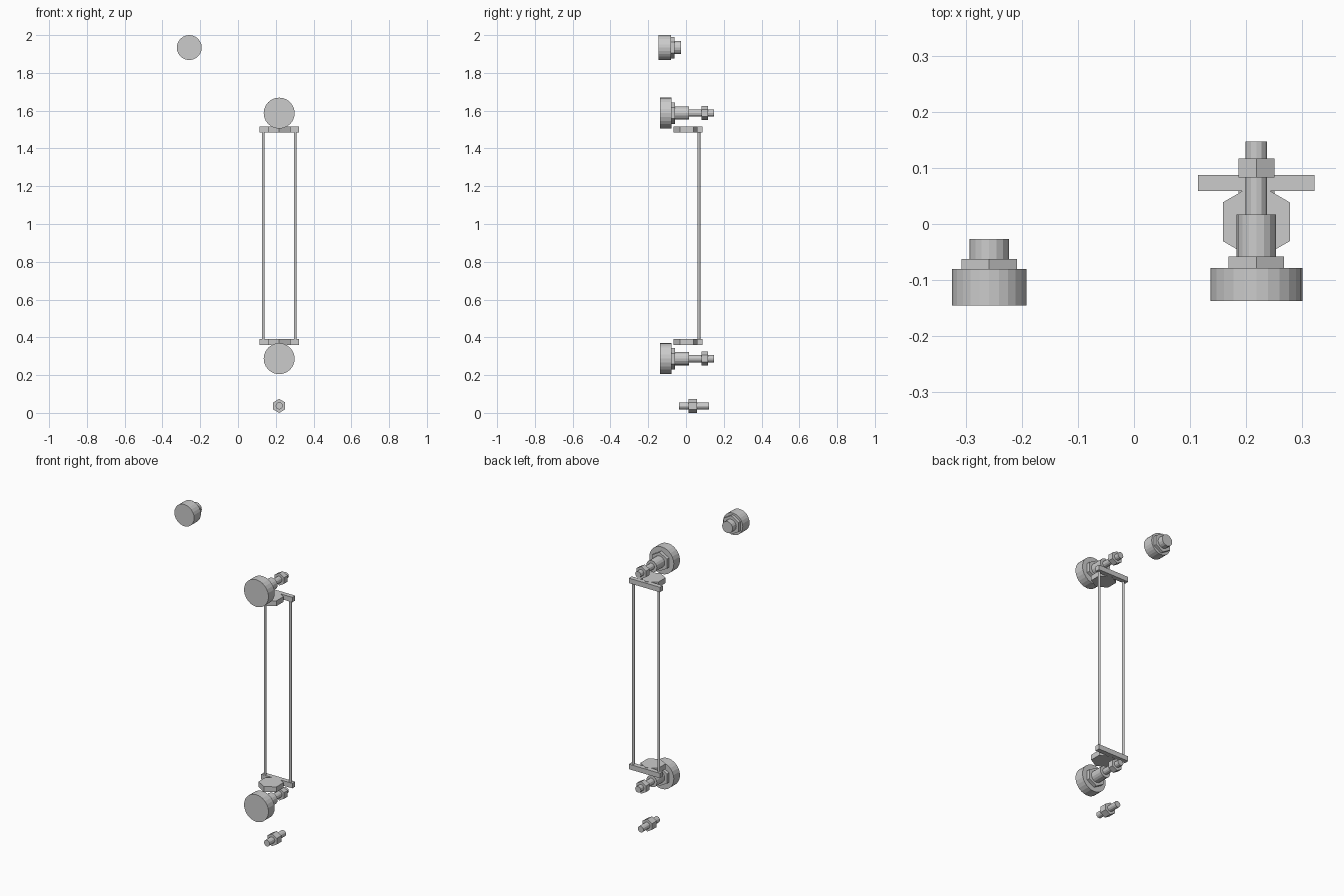
import bpy, math

if "Cube" in bpy.data.objects:
    bpy.data.objects.remove(bpy.data.objects["Cube"])

X = 0.218  # centre line of the handle assembly


def prism(name, sides, r, loc, depth, axis='Y', turn=0.0):
    """Flat-faced prism/cylinder along Y or Z, centred at loc."""
    rot = (math.pi / 2, turn, 0) if axis == 'Y' else (0, 0, turn)
    bpy.ops.mesh.primitive_cylinder_add(vertices=sides, radius=r, depth=depth,
                                        location=loc, rotation=rot)
    ob = bpy.context.object
    ob.name = name
    return ob


def along_y(name, sides, r, x, z, y0, y1):
    return prism(name, sides, r, (x, (y0 + y1) / 2, z), y1 - y0)


def box(name, x0, x1, y0, y1, z0, z1):
    bpy.ops.mesh.primitive_cube_add(
        size=1, location=((x0 + x1) / 2, (y0 + y1) / 2, (z0 + z1) / 2))
    ob = bpy.context.object
    ob.name = name
    ob.scale = (x1 - x0, y1 - y0, z1 - z0)
    return ob


# Separate small knob: cap, hex collar, stub
along_y("small_knob_cap", 24, 0.066, -0.258, 1.934, -0.145, -0.080)
along_y("small_knob_collar", 6, 0.057, -0.258, 1.934, -0.081, -0.062)
along_y("small_knob_stub", 16, 0.035, -0.258, 1.934, -0.063, -0.027)

# Handle mounts: knob, collar, sleeve, threaded rod and nut
for tag, z in (("upper", 1.587), ("lower", 0.287)):
    along_y(tag + "_knob_cap", 24, 0.082, X, z, -0.137, -0.078)
    along_y(tag + "_knob_collar", 6, 0.057, X, z, -0.079, -0.058)
    along_y(tag + "_sleeve", 16, 0.035, X, z, -0.059, 0.017)
    along_y(tag + "_bolt", 12, 0.019, X, z, 0.016, 0.147)
    along_y(tag + "_nut", 6, 0.037, X, z, 0.083, 0.117)

# Cross bars with hexagonal plates
for tag, z in (("upper", 1.500), ("lower", 0.375)):
    box(tag + "_cross_bar", X - 0.104, X + 0.104, 0.059, 0.087, z - 0.015, z + 0.015)
    prism(tag + "_hex_plate", 6, 0.069, (X, 0.004, z), 0.032, axis='Z')

# Long thin rods joining the bars
for tag, s in (("left", -1), ("right", 1)):
    prism(tag + "_long_rod", 12, 0.007, (X + s * 0.085, 0.069, 0.9375), 1.125, axis='Z')

# Loose bolt with nut at the bottom
along_y("loose_bolt", 12, 0.019, X, 0.037, -0.036, 0.122)
along_y("loose_nut", 6, 0.037, X, 0.037, 0.014, 0.059)
